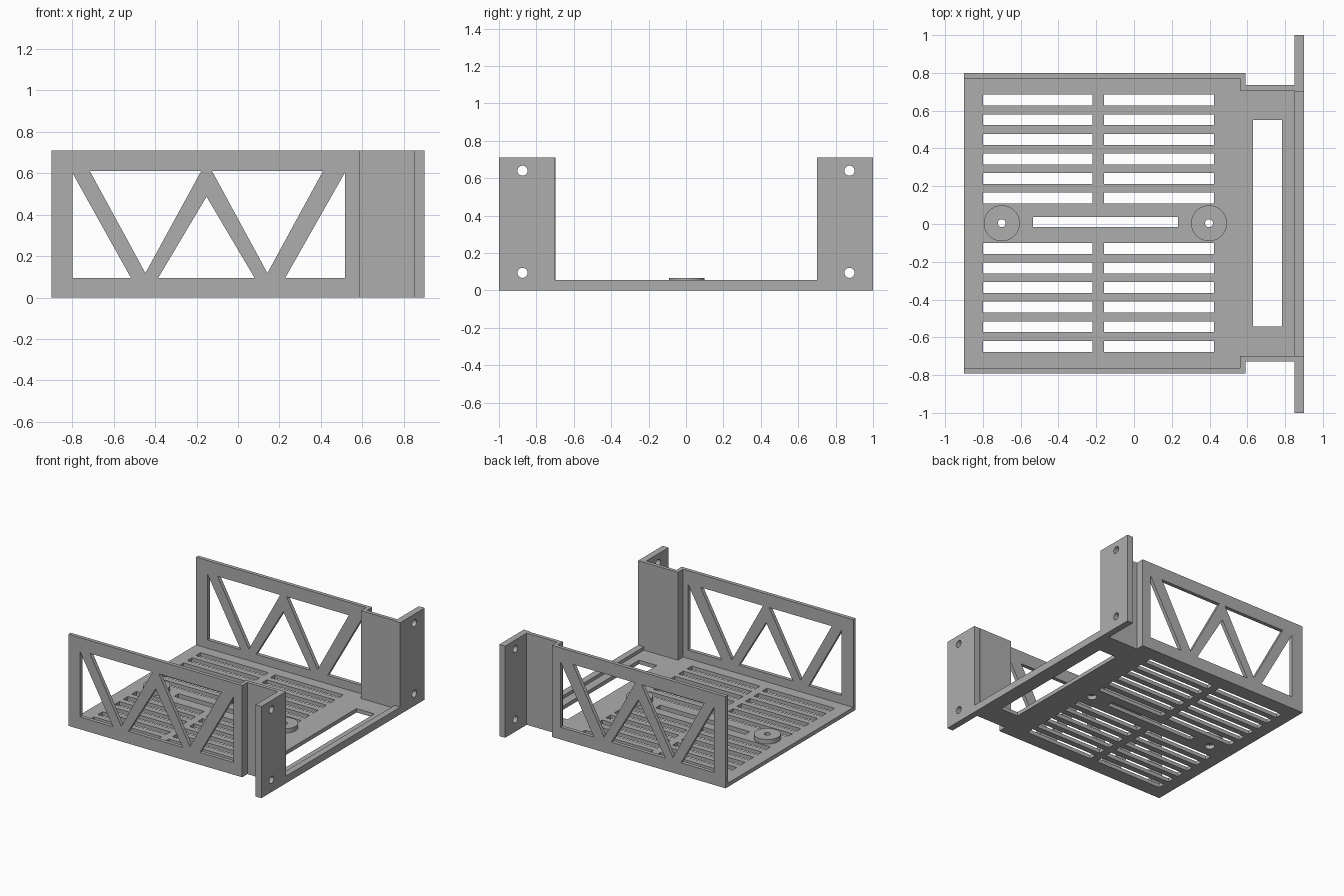
import bpy, bmesh, math
from mathutils import Matrix

cube = bpy.data.objects.get("Cube")
if cube:
    bpy.data.objects.remove(cube, do_unlink=True)

grey = bpy.data.materials.new("plain_grey")
grey.use_nodes = True
COLOUR = (0.42, 0.42, 0.42, 1)
grey.diffuse_color = COLOUR
grey.node_tree.nodes["Principled BSDF"].inputs["Base Color"].default_value = COLOUR


def rect(x0, x1, y0, y1):
    return [(x0, y0), (x1, y0), (x1, y1), (x0, y1)]


def circle(cx, cy, r, n=40):
    return [(cx + r * math.cos(math.tau * i / n), cy + r * math.sin(math.tau * i / n))
            for i in range(n)]


def plate(name, loops, thickness, matrix=Matrix()):
    """Flat plate: first loop is the outline, the others are holes."""
    curve = bpy.data.curves.new(name + "_profile", 'CURVE')
    curve.dimensions = '2D'
    curve.fill_mode = 'BOTH'
    curve.extrude = thickness / 2
    for loop in loops:
        spline = curve.splines.new('POLY')
        spline.points.add(len(loop) - 1)
        for point, (u, v) in zip(spline.points, loop):
            point.co = (u, v, 0, 1)
        spline.use_cyclic_u = True
    helper = bpy.data.objects.new(name + "_helper", curve)
    bpy.context.collection.objects.link(helper)
    depsgraph = bpy.context.evaluated_depsgraph_get()
    mesh = bpy.data.meshes.new_from_object(helper.evaluated_get(depsgraph))
    bpy.data.objects.remove(helper, do_unlink=True)
    bpy.data.curves.remove(curve)

    bm = bmesh.new()
    bm.from_mesh(mesh)
    bmesh.ops.remove_doubles(bm, verts=bm.verts, dist=1e-5)
    bm.transform(matrix @ Matrix.Translation((0, 0, thickness / 2)))
    bmesh.ops.recalc_face_normals(bm, faces=bm.faces)
    for face in bm.faces:
        face.smooth = False
    bm.to_mesh(mesh)
    bm.free()
    mesh.name = name
    mesh.materials.clear()
    mesh.materials.append(grey)
    obj = bpy.data.objects.new(name, mesh)
    bpy.context.collection.objects.link(obj)
    return obj


HEIGHT, SHEET, SHIFT = 0.71, 0.03, 0.004
BACK, JOG, EAR, FRONT = -0.9, 0.56, 0.85, 0.9
INNER, OUTER = 0.767, 0.796
NECK_IN, NECK_OUT = 0.703, 0.732
BOSSES = (-0.7, 0.397)

# Floor tray with vent slots, cable opening and screw recesses
floor = [[(BACK, -INNER), (JOG, -INNER), (JOG, -NECK_IN), (EAR, -NECK_IN),
          (EAR, NECK_IN), (JOG, NECK_IN), (JOG, INNER), (BACK, INNER)]]
for row in range(6):
    for side in (-1, 1):
        y = side * (0.134 + 0.1035 * row)
        for x0, x1 in ((-0.8, -0.22), (-0.16, 0.424)):
            floor.append(rect(x0, x1, y - 0.029, y + 0.029))
floor.append(rect(-0.535, 0.233, -0.02, 0.033))
floor.append(rect(0.63, 0.783, -0.547, 0.547))
floor += [circle(x, 0, 0.036) for x in BOSSES]
plate("floor_tray", floor, SHEET, Matrix.Translation((0, SHIFT, 0)))

# Round screw bosses above the recesses
for name, x in zip(("rear_boss", "front_boss"), BOSSES):
    plate(name, [circle(x, 0, 0.095, 64), circle(x, 0, 0.021)], 0.035,
          Matrix.Translation((0, SHIFT, SHEET)))

# Low lip joining the two mounting ears
plate("front_lip", [rect(EAR, FRONT, -0.7, 0.7)], 0.056)

# Side walls with triangular truss windows
LOW, HIGH = 0.095, 0.61
truss = [
    rect(BACK, JOG, 0, HEIGHT),
    [(-0.8, LOW), (-0.517, LOW), (-0.8, 0.603)],
    [(-0.715, HIGH), (-0.447, 0.118), (-0.178, HIGH)],
    [(-0.385, LOW), (0.08, LOW), (-0.152, 0.487)],
    [(-0.125, HIGH), (0.142, 0.118), (0.41, HIGH)],
    [(0.228, LOW), (0.517, LOW), (0.517, 0.605)],
]
upright_xz = Matrix.Rotation(math.pi / 2, 4, 'X')
upright_yz = Matrix(((0, 0, 1, 0), (1, 0, 0, 0), (0, 1, 0, 0), (0, 0, 0, 1)))

for side, label in ((-1, "right"), (1, "left")):
    y = OUTER if side > 0 else -INNER
    plate(label + "_truss_wall", truss, OUTER - INNER,
          Matrix.Translation((0, y + SHIFT, 0)) @ upright_xz)

    # Stepped wall leading to the ear
    step = [(JOG, NECK_IN), (EAR, NECK_IN), (EAR, NECK_OUT),
            (JOG + SHEET, NECK_OUT), (JOG + SHEET, OUTER), (JOG, OUTER)]
    plate(label + "_stepped_wall", [[(u, side * v) for u, v in step]], HEIGHT,
          Matrix.Translation((0, SHIFT, 0)))

    # Mounting ear with two bolt holes
    ear = [rect(0.7, 1.0, 0, HEIGHT), circle(0.874, 0.094, 0.027), circle(0.874, 0.64, 0.027)]
    plate(label + "_mounting_ear", [[(side * u, v) for u, v in loop] for loop in ear],
          FRONT - EAR, Matrix.Translation((EAR, 0, 0)) @ upright_yz)
